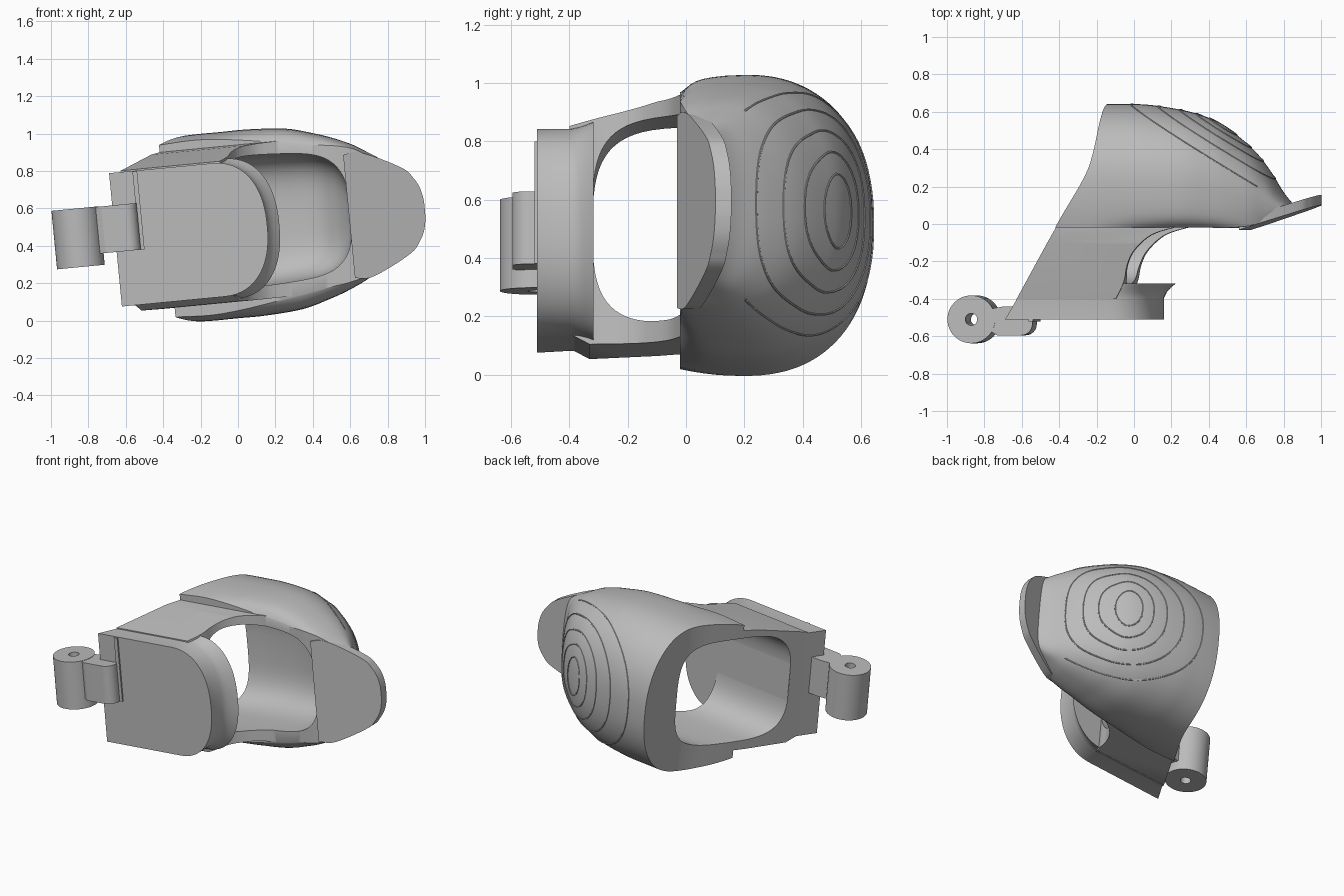
import bpy, bmesh, math
from mathutils import Matrix, Vector

cube = bpy.data.objects.get("Cube")
if cube:
    bpy.data.objects.remove(cube, do_unlink=True)

grey = bpy.data.materials.new("plain_grey")
grey.use_nodes = True
grey.diffuse_color = (0.5, 0.5, 0.5, 1)
grey.node_tree.nodes["Principled BSDF"].inputs["Base Color"].default_value = (0.5, 0.5, 0.5, 1)

# Parts are built along x, then tilted together
TILT = Matrix.Translation((0, 0, 0.515)) @ Matrix.Rotation(math.radians(-5.5), 4, 'Y')


def add(name, data):
    ob = bpy.data.objects.new(name, data)
    bpy.context.scene.collection.objects.link(ob)
    return ob


def loft(name, rings):
    """Closed skin over rings that all have the same number of points."""
    bm = bmesh.new()
    vs = [[bm.verts.new(p) for p in r] for r in rings]
    n = len(vs[0])
    for a, b in zip(vs, vs[1:]):
        for i in range(n):
            j = (i + 1) % n
            bm.faces.new((a[i], a[j], b[j], b[i]))
    bm.faces.new(vs[0])
    bm.faces.new(vs[-1])
    bmesh.ops.recalc_face_normals(bm, faces=bm.faces)
    me = bpy.data.meshes.new(name)
    bm.to_mesh(me)
    bm.free()
    return add(name, me)


def prism(name, pts, z0, z1):
    return loft(name, [[(x, y, z) for x, y in pts] for z in (z0, z1)])


def smooth_path(stations, steps=6):
    """Catmull-Rom samples through tuples of any length."""
    s = [stations[0]] + list(stations) + [stations[-1]]
    out = []
    for a, b, c, d in zip(s, s[1:], s[2:], s[3:]):
        for k in range(steps):
            t = k / steps
            out.append(tuple(
                q + 0.5 * t * (r - p + t * (2 * p - 5 * q + 4 * r - e + t * (3 * (q - r) + e - p)))
                for p, q, r, e in zip(a, b, c, d)))
    return out + [tuple(stations[-1])]


def power(v, n):
    return math.copysign(abs(v) ** (2 / n), v)


def finish(ob):
    """Bake modifiers, tilt, colour and shade."""
    bpy.context.view_layer.update()
    dg = bpy.context.evaluated_depsgraph_get()
    me = bpy.data.meshes.new_from_object(ob.evaluated_get(dg))
    name = ob.name
    bpy.data.objects.remove(ob, do_unlink=True)
    me.transform(TILT)
    me.materials.clear()
    me.materials.append(grey)
    new = add(name, me)
    new.name = name
    bpy.ops.object.select_all(action='DESELECT')
    new.select_set(True)
    bpy.context.view_layer.objects.active = new
    bpy.ops.object.shade_smooth_by_angle(angle=math.radians(32))


def cut(ob, *cutters):
    for c in cutters:
        m = ob.modifiers.new("cut", 'BOOLEAN')
        m.operation, m.solver, m.object = 'DIFFERENCE', 'EXACT', c
        c.hide_render = True
    finish(ob)


# Cutter: hollow inside
rings = []
for x, w, top in smooth_path([(-1, .36, .355), (-.3, .36, .355), (0, .355, .37), (.25, .345, .365),
                              (.42, .325, .33), (.52, .28, .26), (.58, .2, .17), (.605, .09, .1)]):
    mid, half = (top - .32) / 2, (top + .32) / 2
    rings.append([(x, mid + half * power(math.sin(a), 3.5), .01 + w * power(math.cos(a), 3.5))
                  for a in (i * math.tau / 64 for i in range(64))])
hollow = loft("hollow_cutter", rings)

# Cutter: slanted open end
edge = smooth_path([(-.71, -.6), (-.665, -.52), (-.38, -.02), (-.225, .24),
                    (-.175, .38), (-.15, .55), (-.13, .75)])
open_end = prism("open_end_cutter", edge + [(-1.5, .75), (-1.5, -.6)], -.8, .8)

# Cutter: front window behind the pad
curve = smooth_path([(.25, -.02), (.13, -.06), (.04, -.14), (0, -.22), (-.02, -.31), (-.07, -.41)])
window = prism("window_cutter", [(.6, -.02)] + curve + [(-.07, -.6), (.6, -.6)], -.8, .8)

# Domed back shell: x, half width, base, top, rounding of the front rim
rings = []
for x, w, base, top, soft in smooth_path([
        (-.8, .47, -.02, .64, 0), (-.4, .49, -.02, .64, 0), (-.2, .5, -.02, .64, 0),
        (-.05, .5, -.02, .642, .02), (.1, .5, -.02, .635, .06), (.3, .485, -.02, .6, .1),
        (.45, .445, -.02, .545, .08), (.55, .41, -.02, .475, .04), (.65, .365, -.01, .385, 0),
        (.73, .315, .015, .28, 0), (.79, .275, .035, .18, 0), (.84, .235, .05, .115, 0),
        (.87, .2, .06, .08, 0)]):
    mid = base + .36 * (top - base)
    low = [(mid + (base - mid) * s, w * (1 - .06 * s ** 2 - soft * s ** 8))
           for s in (1, .98, .95, .9, .84, .76, .66, .5, .3)]
    high = [(mid + (top - mid) * power(math.sin(a), 2.3), w * power(math.cos(a), 2.3))
            for a in (i * math.pi / 48 for i in range(49))]
    rings.append([(x, y, z) for y, z in low + high + [(y, -z) for y, z in reversed(low)]])
dome = loft("dome_shell", rings)

# Raised contour rings where slanted planes meet the dome
normal, across = Vector((.53, .85, 0)), Vector((.85, -.53, 0))
peak = max(v.co.dot(normal) for v in dome.data.vertices)
cu = bpy.data.curves.new("contour_rings", 'CURVE')
cu.dimensions = '3D'
cu.bevel_depth, cu.bevel_resolution = .004, 1
for drop in (.008, .024, .052, .098, .165):
    bm = bmesh.new()
    bm.from_mesh(dome.data)
    res = bmesh.ops.bisect_plane(bm, geom=bm.verts[:] + bm.edges[:] + bm.faces[:], dist=1e-5,
                                 plane_co=normal * ((peak - drop) / normal.length_squared),
                                 plane_no=normal)
    pts = [g.co.copy() for g in res["geom_cut"] if isinstance(g, bmesh.types.BMVert)]
    bm.free()
    is_arc = drop > .1
    if is_arc:
        pts = [p for p in pts if p.y > .2]
    centre = sum(pts, Vector()) / len(pts)
    pts.sort(key=lambda p: math.atan2(p.z - centre.z, -(p - centre).dot(across)))
    sp = cu.splines.new('POLY')
    sp.points.add(len(pts) - 1)
    for q, p in zip(sp.points, pts):
        q.co = (*p, 1)
    sp.use_cyclic_u = not is_arc
finish(add("contour_rings", cu))
cut(dome, hollow, open_end)

# Side arms joining the shell to the pad
section = [(0, .425), (-.1, .415), (-.4, .345), (-.4, -.37), (-.33, -.41), (-.1, -.412), (0, -.41)]
arms = loft("side_arms", [[(x, y, z) for y, z in section] for x in (-.9, .26)])
cut(arms, hollow, open_end, window)

# Front pad with rounded end and flared lip
rings = []
for y, left, end, w in ((-.51, -.66, .155, .358), (-.395, -.593, .155, .358),
                        (-.365, -.576, .17, .363), (-.34, -.562, .192, .369), (-.317, -.549, .22, .376)):
    arc = [(end - .27 + .27 * power(math.cos(a), 2.3), y, w * power(math.sin(a), 2.3) - .02)
           for a in (math.pi * (i / 40 - .5) for i in range(41))]
    rings.append(arc + [(left, y, w - .02), (left, y, -w - .02)])
finish(loft("front_pad", rings))

# Tilted tip plate
side = smooth_path([(.595, .33), (.67, .338), (.78, .296), (.91, .225), (.955, .175), (.985, .12),
                    (1, .055), (1.002, 0)])
outline = side + [(x, -w) for x, w in reversed(side[:-1])]
finish(loft("tip_plate", [[(x, .325 * (x - .6) - .03 + t, w - .015) for x, w in outline]
                          for t in (0, .055)]))


# Hinge barrel with pin hole
def circle(r, n=48):
    return [(-.858 + r * math.cos(i * math.tau / n), -.51 + r * math.sin(i * math.tau / n))
            for i in range(n)]


pin = prism("pin_cutter", circle(.032), -.5, .5)
cut(prism("hinge_barrel", circle(.128), -.147, .167), pin)

# Hinge arm, with one rounded corner, and the stop strip beside it
corner = [(-.59 + .06 * math.sin(a), -.535 - .06 * math.cos(a))
          for a in (i * math.pi / 16 for i in range(9))]
finish(prism("hinge_arm", [(-.76, -.57), (-.72, -.595)] + corner
             + [(-.53, -.44), (-.68, -.44), (-.76, -.455)], -.085, .165))
finish(prism("stop_strip", [(-.535, -.52), (-.51, -.52), (-.51, -.5), (-.535, -.5)], -.085, .335))

for ob in (hollow, open_end, window, pin):
    bpy.data.objects.remove(ob, do_unlink=True)
